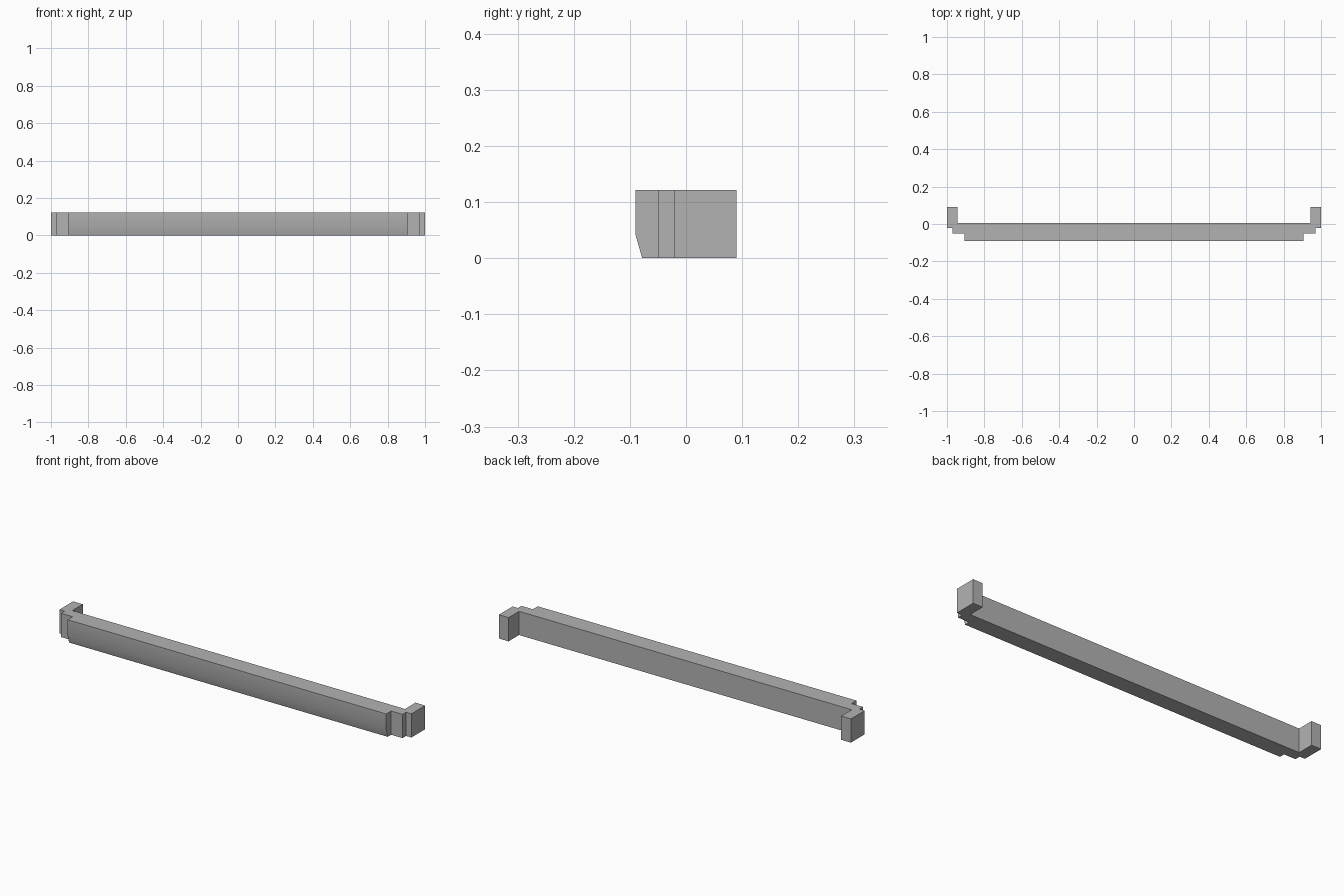
import bpy
import bmesh
import math

HEIGHT = 0.122
BEVEL_TOP = 0.042
FRONT_Y = -0.09
BEVEL_Y = -0.078

if "Cube" in bpy.data.objects:
    bpy.data.objects.remove(bpy.data.objects["Cube"], do_unlink=True)

grey = bpy.data.materials.new("plain grey")
grey.use_nodes = True
colour = (0.45, 0.45, 0.45, 1)
grey.diffuse_color = colour
grey.node_tree.nodes["Principled BSDF"].inputs["Base Color"].default_value = colour

# Left half of the plan, from the front middle round to the back
half_plan = [(0.905, FRONT_Y), (0.905, -0.05), (0.97, -0.05), (0.97, -0.021),
             (1, -0.021), (1, 0.09), (0.945, 0.09), (0.945, 0.005)]
plan = half_plan + [(-x, y) for x, y in reversed(half_plan)]

# Extrude the plan upwards
bm = bmesh.new()
base = bm.faces.new([bm.verts.new((x, y, 0)) for x, y in plan])
raised = bmesh.ops.extrude_face_region(bm, geom=[base], use_keep_orig=True)["geom"]
top_verts = [v for v in raised if isinstance(v, bmesh.types.BMVert)]
bmesh.ops.translate(bm, verts=top_verts, vec=(0, 0, HEIGHT))

# Cut the projecting front and slope its lower edge back
front_faces = [f for f in bm.faces if all(v.co.y < -0.049 for v in f.verts)]
front_edges = {e for f in front_faces for e in f.edges}
front_verts = {v for f in front_faces for v in f.verts}
bmesh.ops.bisect_plane(bm, geom=front_faces + list(front_edges) + list(front_verts),
                       plane_co=(0, 0, BEVEL_TOP), plane_no=(0, 0, 1))
for v in bm.verts:
    if v.co.z < 0.001 and abs(v.co.y - FRONT_Y) < 0.001:
        v.co.y = BEVEL_Y

bmesh.ops.recalc_face_normals(bm, faces=bm.faces)
mesh = bpy.data.meshes.new("bumper_bar")
bm.to_mesh(mesh)
bm.free()
mesh.materials.append(grey)

bar = bpy.data.objects.new("bumper_bar", mesh)
bpy.context.scene.collection.objects.link(bar)

# Soften only the shallow bend along the front
bpy.ops.object.select_all(action="DESELECT")
bar.select_set(True)
bpy.context.view_layer.objects.active = bar
bpy.ops.object.shade_smooth_by_angle(angle=math.radians(30))
